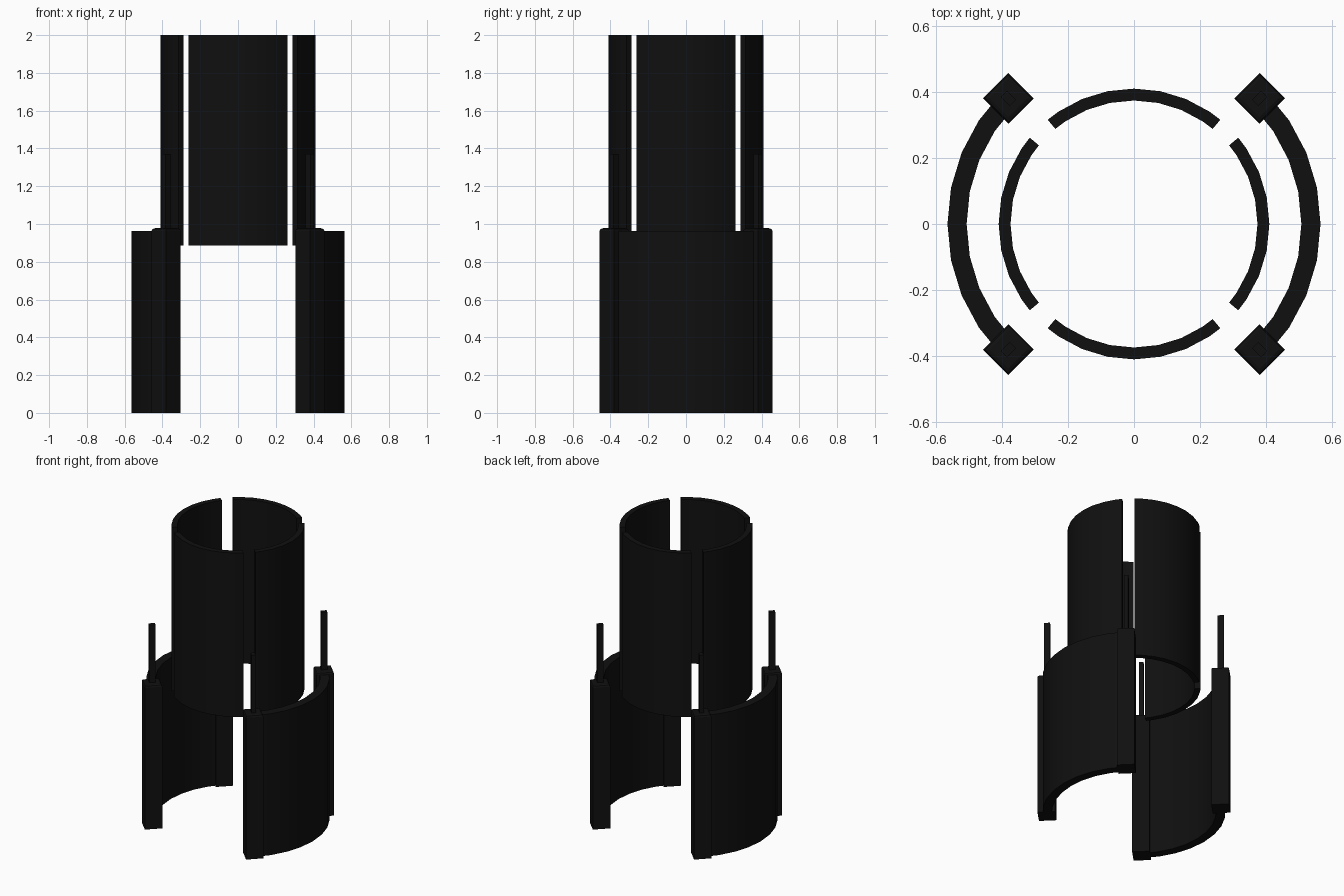
import bpy, bmesh, math
from mathutils import Matrix

if "Cube" in bpy.data.objects:
    bpy.data.objects.remove(bpy.data.objects["Cube"])

black = bpy.data.materials.new("matte_black")
black.diffuse_color = (0.005, 0.005, 0.005, 1)
black.use_nodes = True
black.node_tree.nodes["Principled BSDF"].inputs["Base Color"].default_value = black.diffuse_color


def finish(bm, name):
    bmesh.ops.recalc_face_normals(bm, faces=bm.faces)
    me = bpy.data.meshes.new(name)
    bm.to_mesh(me)
    bm.free()
    me.materials.append(black)
    ob = bpy.data.objects.new(name, me)
    bpy.context.collection.objects.link(ob)
    return ob


def arc_wall(name, mid, angles, r_in, r_out, z0, z1):
    """Curved panel: a ring-sector profile swept through the given angles."""
    bm = bmesh.new()
    rings = []
    for a in angles:
        t = math.radians(mid + a)
        rings.append([bm.verts.new((r * math.cos(t), r * math.sin(t), z))
                      for r, z in ((r_in, z0), (r_out, z0), (r_out, z1), (r_in, z1))])
    for p, q in zip(rings, rings[1:]):
        for i in range(4):
            j = (i + 1) % 4
            bm.faces.new((p[i], p[j], q[j], q[i]))
    bm.faces.new(rings[0])
    bm.faces.new(rings[-1])
    ob = finish(bm, name)
    bpy.ops.object.select_all(action='DESELECT')
    bpy.context.view_layer.objects.active = ob
    ob.select_set(True)
    bpy.ops.object.shade_smooth_by_angle(angle=math.radians(30))


def box(name, angle, radius, size, z0, z1, bevel=0):
    """Upright box facing outward at a polar angle, optional top chamfer."""
    bm = bmesh.new()
    m = (Matrix.Rotation(math.radians(angle), 4, 'Z')
         @ Matrix.Translation((radius, 0, (z0 + z1) / 2))
         @ Matrix.Diagonal((size[0], size[1], z1 - z0, 1)))
    bmesh.ops.create_cube(bm, size=1, matrix=m)
    if bevel:
        top = [e for e in bm.edges if all(v.co.z > z1 - 1e-4 for v in e.verts)]
        bmesh.ops.bevel(bm, geom=top, offset=bevel, segments=2, profile=0.5,
                        affect='EDGES')
    finish(bm, name)


# Upper tube split into four panels
step = 11.25
panel = [-39.6] + [step * i for i in range(-3, 4)] + [39.6]
for i in range(4):
    arc_wall(f"upper_panel_{i+1}", 90 * i, panel, 0.374, 0.41, 0.885, 2.0)

# Lower curved guards on the left and right
guard = [step * i for i in range(-4, 5)]
for side, mid in (("right", 0), ("left", 180)):
    arc_wall(f"lower_guard_{side}", mid, guard, 0.507, 0.565, 0, 0.962)

# Corner posts with thin rods standing on top
for i in range(4):
    a = 45 + 90 * i
    box(f"corner_post_{i+1}", a, 0.538, (0.11, 0.108), 0, 0.978, 0.014)
    box(f"post_rod_{i+1}", a, 0.538, (0.038, 0.026), 0.95, 1.37)
